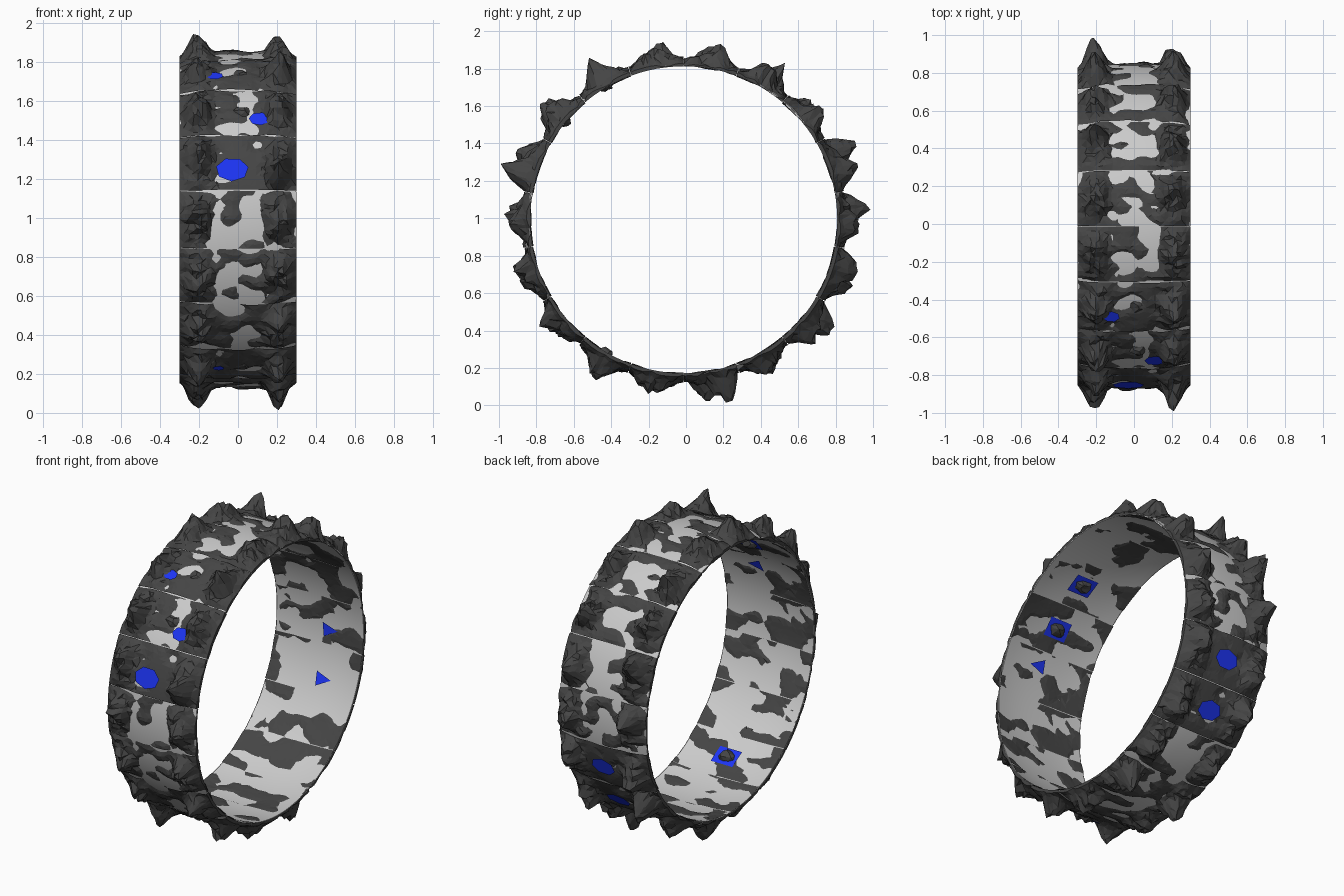
import bpy, bmesh, math, random
from mathutils import Vector, noise

if "Cube" in bpy.data.objects:
    bpy.data.objects.remove(bpy.data.objects["Cube"])

random.seed(4)
CY, CZ = -0.012, 0.992


def arch(x, rim, mid):
    # cross-section that bulges from the rim to the middle of the band
    return mid - (mid - rim) * min(1, abs(x) / .3) ** 2.6


def outer_base(x):
    return arch(x, .828, .86)


def inner_base(x):
    return arch(x, .82, .836)


def pos(x, r, deg):
    a = math.radians(deg)
    return (x, CY + r * math.cos(a), CZ + r * math.sin(a))


def material(name, col):
    m = bpy.data.materials.new(name)
    m.diffuse_color = (*col, 1)
    m.use_nodes = True
    m.node_tree.nodes["Principled BSDF"].inputs["Base Color"].default_value = m.diffuse_color
    return m


def finish(name, bm, mat=None):
    me = bpy.data.meshes.new(name)
    bm.to_mesh(me)
    bm.free()
    ob = bpy.data.objects.new(name, me)
    bpy.context.collection.objects.link(ob)
    if mat:
        me.materials.append(mat)
    return ob


dark = material("dark_rock", (0.06, 0.06, 0.06))
blue = material("blue_core", (0.012, 0.035, 0.9))

# Smooth light band, lathed around the x axis
bm = bmesh.new()
xs = [-.297 + .594 * k / 12 for k in range(13)]
prof = [(x, inner_base(x)) for x in xs] + [(x, outer_base(x)) for x in reversed(xs)]
N, M = 108, len(prof)
rings = [[bm.verts.new(pos(x, r, i * 360 / N)) for x, r in prof] for i in range(N)]
for i in range(N):
    a, b = rings[i], rings[(i + 1) % N]
    for k in range(M):
        n = (k + 1) % M
        bm.faces.new((a[k], b[k], b[n], a[n]))
bmesh.ops.recalc_face_normals(bm, faces=bm.faces)
band = finish("band", bm)
bpy.context.view_layer.objects.active = band
band.select_set(True)
bpy.ops.object.shade_smooth_by_angle(angle=math.radians(30))

# Tallest tooth of each segment: radius and angle offset from segment centre
PEAKS = [(1.02, 4), (1.03, 4), (.98, -1), (.99, -3), (.97, -2), (.97, -1),
         (.995, 0), (1.005, 1), (1.03, 4), (.98, -1), (.97, -3), (.955, -4),
         (.985, 0), (.96, -2), (1.04, 4), (.97, -1), (1.02, 4), (1.01, 4)]
LEFT_TALL = {0, 1, 3, 5, 7, 9, 12, 16}
# Segments with a blue core: x offset, angle offset, size
CORES = {6: (-.12, 3, .045), 7: (.11, 4, .055), 8: (-.03, 3, .085),
         16: (0, 0, .08), 17: (0, 0, .08), 12: (-.1, 0, .03)}
FILL = {6: .004, 7: .003, 8: .008, 16: .012, 17: .012, 12: .008, 11: .004, 13: .005}


def outer_radius(x, da, seg):
    peak, off = PEAKS[seg]
    if (x < 0) != (seg in LEFT_TALL):
        peak = .86 + (peak - .86) * .75
        off = -off * .6
    p = Vector((x * 9, da * .2, seg * 7.3))
    ax = abs(x)
    # mottled middle that pokes through the band
    fill = FILL.get(seg, -.002) + .04 * max(0, ax - .12)
    mid = max(-.012, min(.012, fill + .03 * noise.noise(p)))
    # rocky shoulder along each rim
    sx = max(0, 1 - abs(ax - .205) / .095)
    sa = max(0, 1 - (abs(da) / 10) ** 2)
    rock = .042 * min(1, sx * 1.5) * sa * (.9 + 1.1 * noise.noise(p * 2.3))
    # pointed tooth
    d = math.hypot((ax - .21) / .075, (da - off) / 6)
    tooth = (peak - .9) * max(0, 1 - d) ** .9
    return outer_base(x) + mid + rock + tooth


def inner_radius(x, da, seg):
    p = Vector((x * 5, da * .11, seg * 5.1 + 40))
    n = noise.noise(p) + .35 * noise.noise(p * 2.7)
    return inner_base(x) + max(-.005, min(.006, .001 - .03 * n))


def patch(bm, seg, nx, na, radius, skirt, flip):
    grid = []
    for i in range(nx + 1):
        row = []
        for j in range(na + 1):
            edge = i in (0, nx) or j in (0, na)
            x = -.3 + .6 * i / nx
            da = -9.85 + 19.7 * j / na
            if not edge:
                x += random.uniform(-.3, .3) * .6 / nx
                da += random.uniform(-.3, .3) * 19.7 / na
            row.append(bm.verts.new(pos(x, radius(x, da, seg), seg * 20 + da)))
        grid.append(row)

    def face(*v):
        bm.faces.new(v[::-1] if flip else v)
    for i in range(nx):
        for j in range(na):
            a, b, c, d = grid[i][j], grid[i + 1][j], grid[i + 1][j + 1], grid[i][j + 1]
            if random.random() < .5:
                face(a, b, c), face(a, c, d)
            else:
                face(a, b, d), face(b, c, d)
    # side walls down to the bore
    if skirt:
        for i in (0, nx):
            low = [bm.verts.new(pos(-.3 + .6 * i / nx, .821, seg * 20 - 9.85 + 19.7 * j / na))
                   for j in range(na + 1)]
            for j in range(na):
                q = (grid[i][j], grid[i][j + 1], low[j + 1], low[j])
                bm.faces.new(q if i == 0 else q[::-1])


def plate(bm, x, deg, r, size, sides, turn):
    vs = []
    for k in range(sides):
        t = math.tau * k / sides + turn
        vs.append(bm.verts.new(pos(x + size * math.cos(t), r,
                                   deg + math.degrees(.75 * size * math.sin(t) / r))))
    bm.faces.new(vs)


# Rock shell of each segment, outside and inside
for seg in range(18):
    bm = bmesh.new()
    patch(bm, seg, 26, 12, outer_radius, True, False)
    patch(bm, seg, 20, 10, inner_radius, False, True)
    finish(f"rock_segment_{seg + 1}", bm, dark)

# Blue cores outside, blue plates in the bore
bm = bmesh.new()
for seg, (x, off, size) in CORES.items():
    plate(bm, x, seg * 20 + off, .881, size, 7, .2 * seg)
for seg in (6, 7, 12):
    plate(bm, .02, seg * 20, .828, .105, 4, math.pi / 4)
for seg in (0, 8, 17):
    plate(bm, .05, seg * 20 - 4, .828, .065, 3, 2.2)
finish("blue_cores", bm, blue)

# Rock lumps over the square blue plates
bm = bmesh.new()
for seg in (6, 7, 12):
    new = bmesh.ops.create_icosphere(bm, subdivisions=2, radius=.045)["verts"]
    c = Vector(pos(.02, .838, seg * 20))
    for v in new:
        v.co = c + v.co * random.uniform(.75, 1.1)
        v.co.x += (v.co.x - .02) * .3
finish("bore_lumps", bm, dark)
